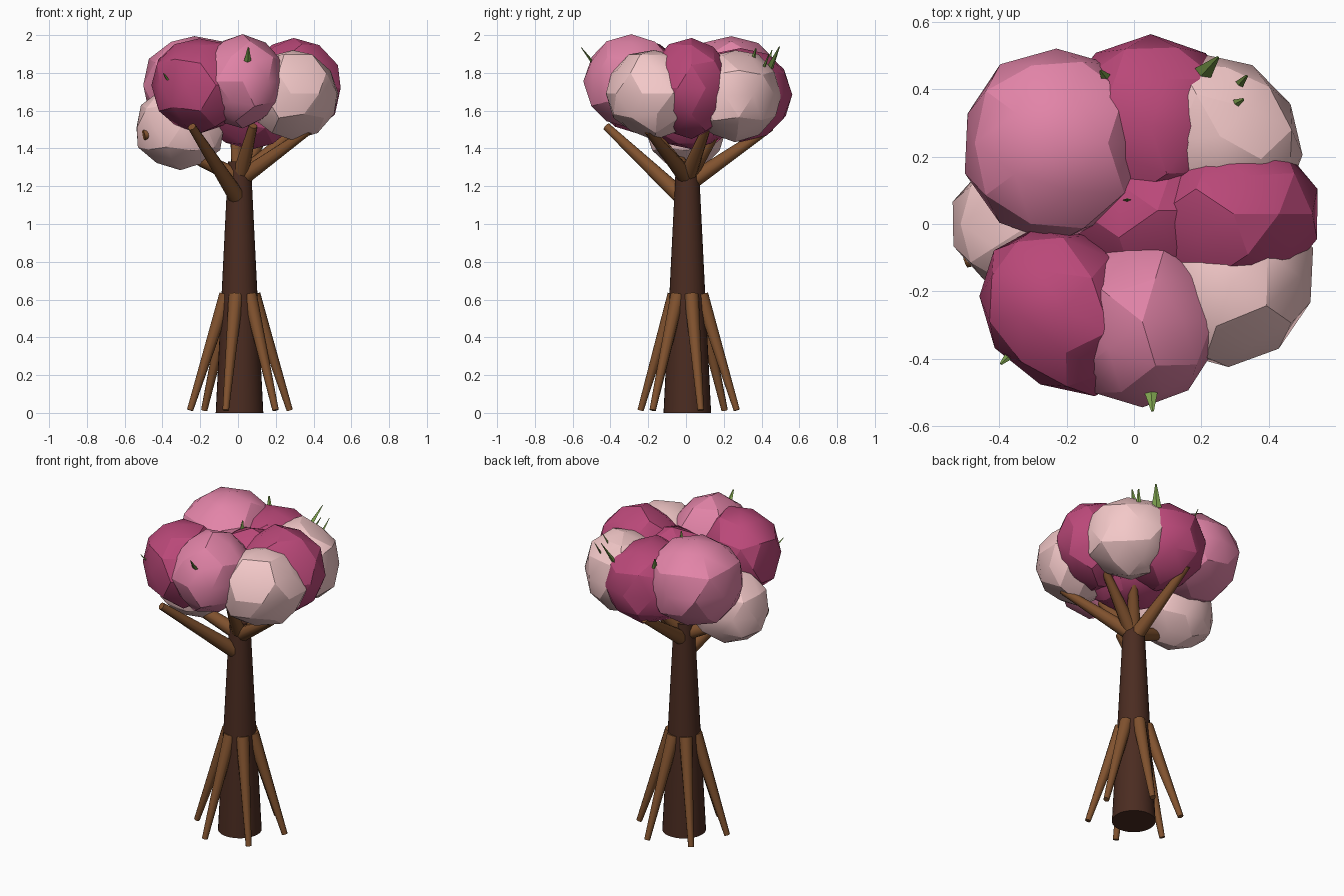
import bpy, bmesh, math, random
from mathutils import Vector

random.seed(4)


def material(name, rgb):
    m = bpy.data.materials.new(name)
    m.diffuse_color = (*rgb, 1)
    return m


BARK = material("dark_bark", (0.07, 0.025, 0.015))
WOOD = material("light_wood", (0.22, 0.085, 0.028))
MAGENTA = material("magenta", (0.49, 0.065, 0.19))
PINK = material("pink", (0.76, 0.23, 0.39))
CREAM = material("cream", (0.90, 0.58, 0.58))
GREEN = material("leaf_green", (0.22, 0.38, 0.08))


def shade(ob, angle):
    bpy.ops.object.select_all(action='DESELECT')
    ob.select_set(True)
    bpy.context.view_layer.objects.active = ob
    bpy.ops.object.shade_smooth_by_angle(angle=math.radians(angle))


def limb(name, a, b, ra, rb, mat, sides=10, angle=50):
    """Tapered rod from point a to point b."""
    a, b = Vector(a), Vector(b)
    bpy.ops.mesh.primitive_cone_add(vertices=sides, radius1=ra, radius2=rb,
                                    depth=(b - a).length, location=(a + b) / 2)
    ob = bpy.context.object
    ob.name = name
    ob.rotation_euler = (b - a).to_track_quat('Z', 'Y').to_euler()
    ob.data.materials.append(mat)
    if angle:
        shade(ob, angle)
    return ob


# Trunk
limb("trunk", (0.008, 0.007, 0), (0.008, 0.007, 1.33), 0.126, 0.06, BARK, 32)

# Six straight roots leaning against the trunk
for i in range(6):
    t = math.radians(14 + 60 * i)
    c, s = math.cos(t), math.sin(t)
    limb(f"root_{i + 1}", (0.01 + 0.272 * c, 0.014 + 0.265 * s, 0.014),
         (0.01 + 0.074 * c, 0.01 + 0.074 * s, 0.625), 0.017, 0.039, WOOD)

# Branches that carry the crown
branches = [
    ((-0.01, -0.03, 1.15), (-0.245, -0.42, 1.515)),
    ((0.03, 0, 1.25), (0.375, -0.20, 1.495)),
    ((0.03, 0.01, 1.26), (0.31, 0.11, 1.51)),
    ((0.02, 0.02, 1.27), (0.16, 0.18, 1.52)),
    ((0.01, 0.02, 1.22), (-0.02, 0.45, 1.515)),
    ((0, 0, 1.25), (-0.485, -0.10, 1.475)),
    ((0.01, 0, 1.25), (0.08, -0.20, 1.52)),
]
for i, (a, b) in enumerate(branches):
    limb(f"branch_{i + 1}", a, b, 0.045, 0.022, WOOD)

# Faceted blossom clumps: centre, radii, turn about z, colour
clumps = [
    ((-0.23, 0.24, 1.735), (0.285, 0.29, 0.265), 0, PINK),
    ((0.05, 0.29, 1.685), (0.285, 0.275, 0.25), 0, MAGENTA),
    ((0.255, 0.26, 1.68), (0.235, 0.27, 0.25), 45, CREAM),
    ((0.295, 0.03, 1.72), (0.255, 0.235, 0.265), 0, MAGENTA),
    ((0.29, -0.17, 1.69), (0.235, 0.265, 0.24), -35, CREAM),
    ((0.025, -0.29, 1.755), (0.235, 0.255, 0.245), 0, PINK),
    ((-0.205, -0.255, 1.735), (0.23, 0.28, 0.255), 50, MAGENTA),
    ((-0.305, 0.0, 1.51), (0.245, 0.215, 0.225), 0, CREAM),
    ((0.07, 0.04, 1.65), (0.27, 0.26, 0.265), 0, MAGENTA),
]
for i, (loc, rad, turn, mat) in enumerate(clumps):
    me = bpy.data.meshes.new(f"blossom_clump_{i + 1}")
    bm = bmesh.new()
    bmesh.ops.create_icosphere(bm, subdivisions=2, radius=1)
    for v in bm.verts:
        v.co *= random.uniform(0.96, 1.03)
        v.co = Vector(k * r for k, r in zip(v.co, rad))
    bm.to_mesh(me)
    bm.free()
    me.materials.append(mat)
    ob = bpy.data.objects.new(me.name, me)
    ob.location = loc
    ob.rotation_euler.z = math.radians(turn)
    bpy.context.collection.objects.link(ob)
    shade(ob, 22)

# Small pointed leaves poking out of the crown: base, tip, width
leaves = [
    ((0.05, -0.49, 1.85), (0.055, -0.555, 1.935), 0.022),
    ((-0.345, -0.365, 1.72), (-0.395, -0.415, 1.80), 0.022),
    ((0.20, 0.44, 1.82), (0.25, 0.495, 1.94), 0.03),
    ((0.27, 0.34, 1.82), (0.325, 0.37, 1.93), 0.024),
    ((0.30, 0.40, 1.80), (0.335, 0.44, 1.90), 0.018),
    ((-0.08, 0.43, 1.84), (-0.10, 0.455, 1.92), 0.018),
    ((-0.02, 0.07, 1.86), (-0.02, 0.075, 1.93), 0.016),
    ((-0.45, -0.09, 1.48), (-0.50, -0.105, 1.47), 0.03),
]
for i, (a, b, w) in enumerate(leaves[:7]):
    ob = limb(f"leaf_{i + 1}", a, b, w, 0.004, GREEN, 4, None)
    ob.scale.y = 0.4

# Branch stub poking out of the low left clump
a, b, w = leaves[7]
limb("branch_tip", a, b, w, 0.026, WOOD)
